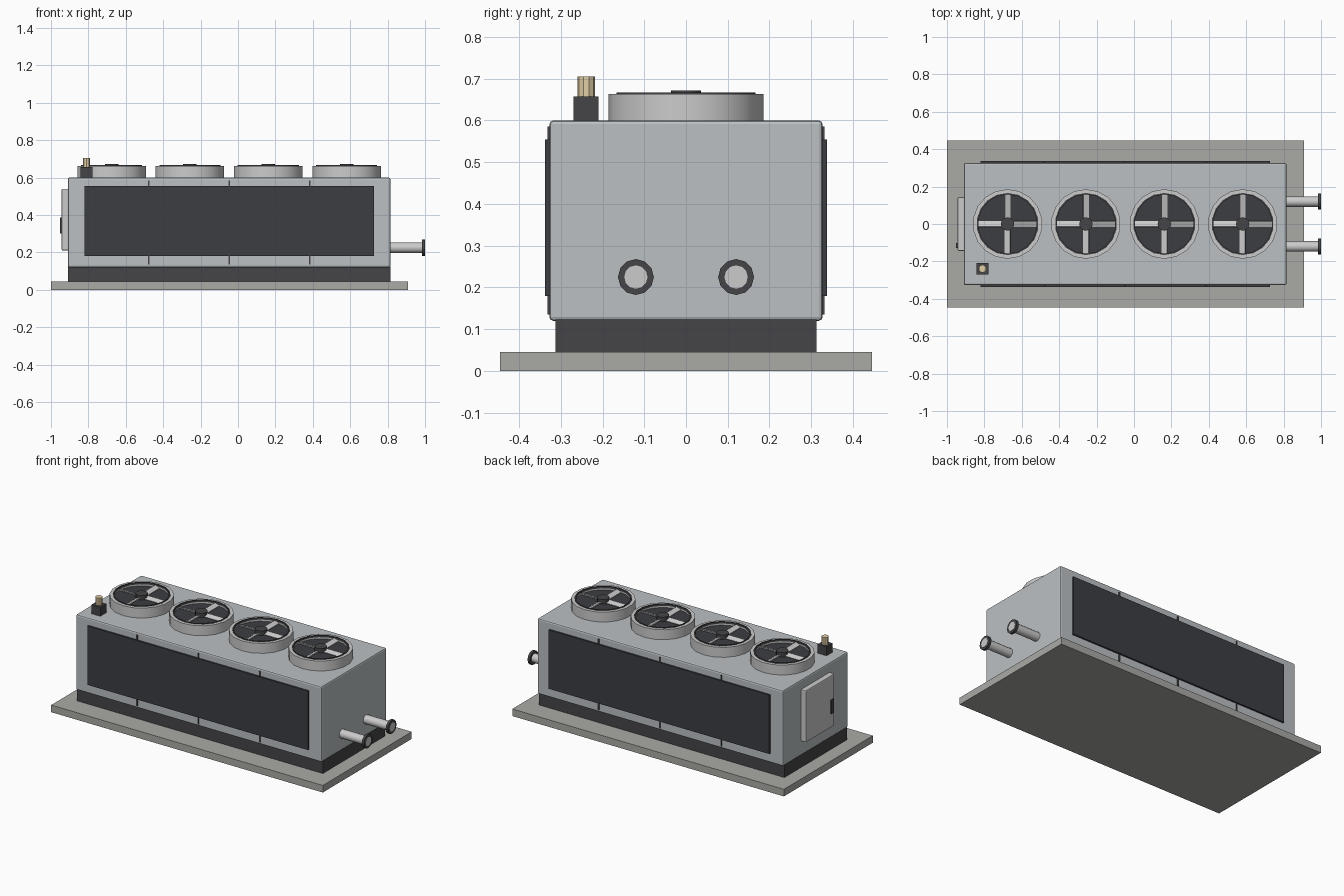
import bpy
from math import radians, pi, cos, sin
from mathutils import Matrix

if "Cube" in bpy.data.objects:
    bpy.data.objects.remove(bpy.data.objects["Cube"])


def material(name, r, g, b):
    m = bpy.data.materials.new(name)
    m.diffuse_color = (r, g, b, 1)
    m.use_nodes = True
    m.node_tree.nodes["Principled BSDF"].inputs["Base Color"].default_value = m.diffuse_color
    return m


STEEL = material("painted_steel", 0.50, 0.53, 0.55)
LIGHT = material("light_metal", 0.65, 0.65, 0.65)
DARK = material("dark_metal", 0.06, 0.06, 0.065)
COIL = material("coil_black", 0.045, 0.047, 0.055)
CONCRETE = material("concrete", 0.40, 0.40, 0.38)
BRASS = material("brass", 0.75, 0.62, 0.38)
CX = -0.0475  # centre of the casing along x


def box(name, x, y, z, mat, bevel=0):
    """Box from (min, max) ranges."""
    bpy.ops.mesh.primitive_cube_add(size=1)
    ob = bpy.context.object
    ob.name = name
    size = [b - a for a, b in (x, y, z)]
    mid = [(a + b) / 2 for a, b in (x, y, z)]
    ob.data.transform(Matrix.Diagonal((*size, 1)))
    ob.location = mid
    ob.data.materials.append(mat)
    if bevel:
        mod = ob.modifiers.new("edge", 'BEVEL')
        mod.width, mod.segments = bevel, 2
    return ob


def cylinder(name, r, depth, loc, sides, mat, rot=(0, 0, 0)):
    bpy.ops.mesh.primitive_cylinder_add(vertices=sides, radius=r, depth=depth,
                                        location=loc, rotation=rot)
    ob = bpy.context.object
    ob.name = name
    ob.data.materials.append(mat)
    bpy.ops.object.shade_smooth_by_angle(angle=radians(35))
    return ob


def tube(name, r_out, r_in, z0, z1, loc, sides, mat):
    """Open ring with a rectangular section."""
    verts, faces = [], []
    for i in range(sides):
        a = 2 * pi * i / sides + pi / 2
        for r, z in ((r_out, z0), (r_out, z1), (r_in, z1), (r_in, z0)):
            verts.append((r * cos(a), r * sin(a), z))
        j = (i + 1) % sides
        for k in range(4):
            m = (k + 1) % 4
            faces.append((4 * i + k, 4 * j + k, 4 * j + m, 4 * i + m))
    me = bpy.data.meshes.new(name)
    me.from_pydata(verts, [], faces)
    me.materials.append(mat)
    ob = bpy.data.objects.new(name, me)
    ob.location = loc
    bpy.context.collection.objects.link(ob)
    bpy.context.view_layer.objects.active = ob
    bpy.ops.object.select_all(action='DESELECT')
    ob.select_set(True)
    bpy.ops.object.shade_smooth_by_angle(angle=radians(35))
    return ob


# Pad, plinth and casing
box("concrete_pad", (-1, 0.908), (-0.446, 0.446), (0, 0.045), CONCRETE)
box("base_plinth", (-0.91, 0.815), (-0.313, 0.313), (0.045, 0.125), DARK)
box("casing", (-0.91, 0.815), (-0.327, 0.327), (0.12, 0.60), STEEL, 0.009)

# Coil panels and panel seams on both long sides
for side, s in (("front", -1), ("back", 1)):
    y = sorted((s * 0.32, s * 0.338))
    box(f"coil_panel_{side}", (-0.821, 0.728), y, (0.18, 0.554), COIL)
    y = sorted((s * 0.32, s * 0.332))
    for i in (-1, 0, 1):
        x = CX + i * 0.431
        box(f"panel_seam_{side}_{i + 2}", (x - 0.004, x + 0.004), y, (0.135, 0.585), DARK)

# Four roof fans
for n in range(4):
    x = CX + (n - 1.5) * 0.419
    tube(f"fan_shroud_{n + 1}", 0.186, 0.160, 0.595, 0.663, (x, 0, 0), 18, LIGHT)
    cylinder(f"fan_well_{n + 1}", 0.166, 0.044, (x, 0, 0.622), 18, COIL)
    tube(f"fan_guard_ring_{n + 1}", 0.166, 0.158, 0.655, 0.667, (x, 0, 0), 18, DARK)
    cylinder(f"fan_hub_{n + 1}", 0.036, 0.034, (x, 0, 0.655), 12, DARK)
    for k in range(4):
        blade = box(f"fan_blade_{n + 1}_{k + 1}", (0.025, 0.158), (-0.016, 0.016),
                    (-0.003, 0.003), LIGHT)
        blade.data.transform(Matrix.Translation(blade.location))
        blade.location = (x, 0, 0.652)
        blade.rotation_euler = (radians(22), 0, k * pi / 2)

# Water pipes with flanges on the right end
for label, y in (("front", -0.12), ("back", 0.12)):
    cylinder(f"water_pipe_{label}", 0.028, 0.20, (0.90, y, 0.225), 12, LIGHT, (0, pi / 2, 0))
    cylinder(f"pipe_flange_{label}", 0.043, 0.016, (0.991, y, 0.225), 12, DARK, (0, pi / 2, 0))

# Control cabinet and its handle on the left end
box("control_cabinet", (-0.943, -0.905), (-0.144, 0.144), (0.21, 0.54), LIGHT, 0.006)
box("cabinet_handle", (-0.951, -0.94), (-0.127, -0.102), (0.30, 0.387), DARK)

# Relief valve on the roof
box("valve_block", (-0.841, -0.779), (-0.269, -0.209), (0.595, 0.657), DARK)
cylinder("relief_valve", 0.021, 0.052, (-0.81, -0.239, 0.679), 10, BRASS)
